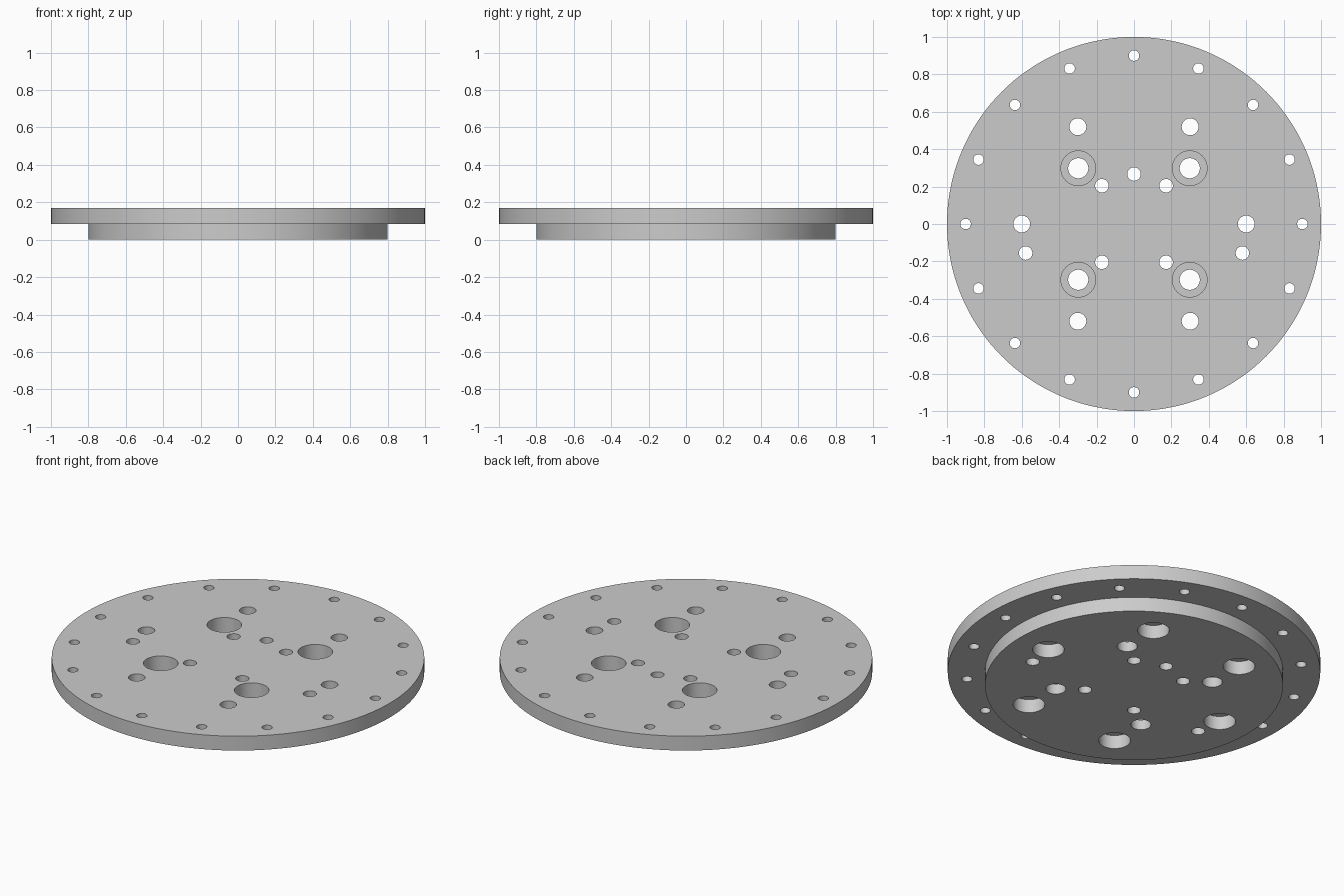
import bpy
import bmesh
from math import cos, sin, radians, tau

default = bpy.data.objects.get("Cube")
if default:
    bpy.data.objects.remove(default, do_unlink=True)

HEIGHT, STEP = 0.17, 0.085      # overall height, height of the lower boss
LOW, HIGH = -0.05, 0.22         # cutter ends, beyond both faces


def turned(bm, profile, x=0, y=0, sides=48):
    """Closed solid turned from (radius, z) points, listed bottom to top."""
    rings = [[bm.verts.new((x + r * cos(tau * i / sides),
                            y + r * sin(tau * i / sides), z))
              for i in range(sides)] for r, z in profile]
    bm.faces.new(rings[0][::-1])
    bm.faces.new(rings[-1])
    for a, b in zip(rings, rings[1:]):
        for i in range(sides):
            j = (i + 1) % sides
            bm.faces.new((a[i], a[j], b[j], b[i]))


def make_object(name, bm):
    mesh = bpy.data.meshes.new(name)
    bm.to_mesh(mesh)
    bm.free()
    obj = bpy.data.objects.new(name, mesh)
    bpy.context.collection.objects.link(obj)
    return obj


def polar(radius, degrees):
    return radius * cos(radians(degrees)), radius * sin(radians(degrees))


# Stepped round plate
bm = bmesh.new()
turned(bm, [(0.8, 0), (0.8, STEP), (1, STEP), (1, HEIGHT)], sides=144)
plate = make_object("flange_plate", bm)

grey = bpy.data.materials.new("plain grey")
grey.use_nodes = True
colour = (0.6, 0.6, 0.6, 1)
grey.diffuse_color = colour
grey.node_tree.nodes["Principled BSDF"].inputs["Base Color"].default_value = colour
plate.data.materials.append(grey)

bm = bmesh.new()

# Rim bolt holes
for i in range(16):
    turned(bm, [(0.028, LOW), (0.028, HIGH)], *polar(0.9, i * 22.5))

# Ring of six holes, counterbored from below
for i in range(6):
    turned(bm, [(0.085, LOW), (0.085, 0.08), (0.045, 0.08), (0.045, HIGH)],
           *polar(0.6, i * 60))

# Four holes, counterbored from above
for x in (-0.298, 0.298):
    for y in (-0.298, 0.298):
        turned(bm, [(0.054, LOW), (0.054, 0.06), (0.093, 0.06), (0.093, HIGH)], x, y)

# Small plain holes around the centre and near the side
for radius, angle in ((0.267, 90), (0.267, 50), (0.267, 130), (0.267, -50),
                      (0.267, -130), (0.6, -15), (0.6, 195)):
    turned(bm, [(0.036, LOW), (0.036, HIGH)], *polar(radius, angle))

cutter = make_object("hole_cutter", bm)
cutter.hide_render = True

# Cut the holes and smooth the curved walls
cut = plate.modifiers.new("holes", 'BOOLEAN')
cut.operation = 'DIFFERENCE'
cut.solver = 'EXACT'
cut.object = cutter
for obj in bpy.context.selected_objects:
    obj.select_set(False)
bpy.context.view_layer.objects.active = plate
plate.select_set(True)
bpy.ops.object.modifier_apply(modifier=cut.name)
bpy.data.objects.remove(cutter, do_unlink=True)
bpy.ops.object.shade_smooth_by_angle(angle=radians(30))
